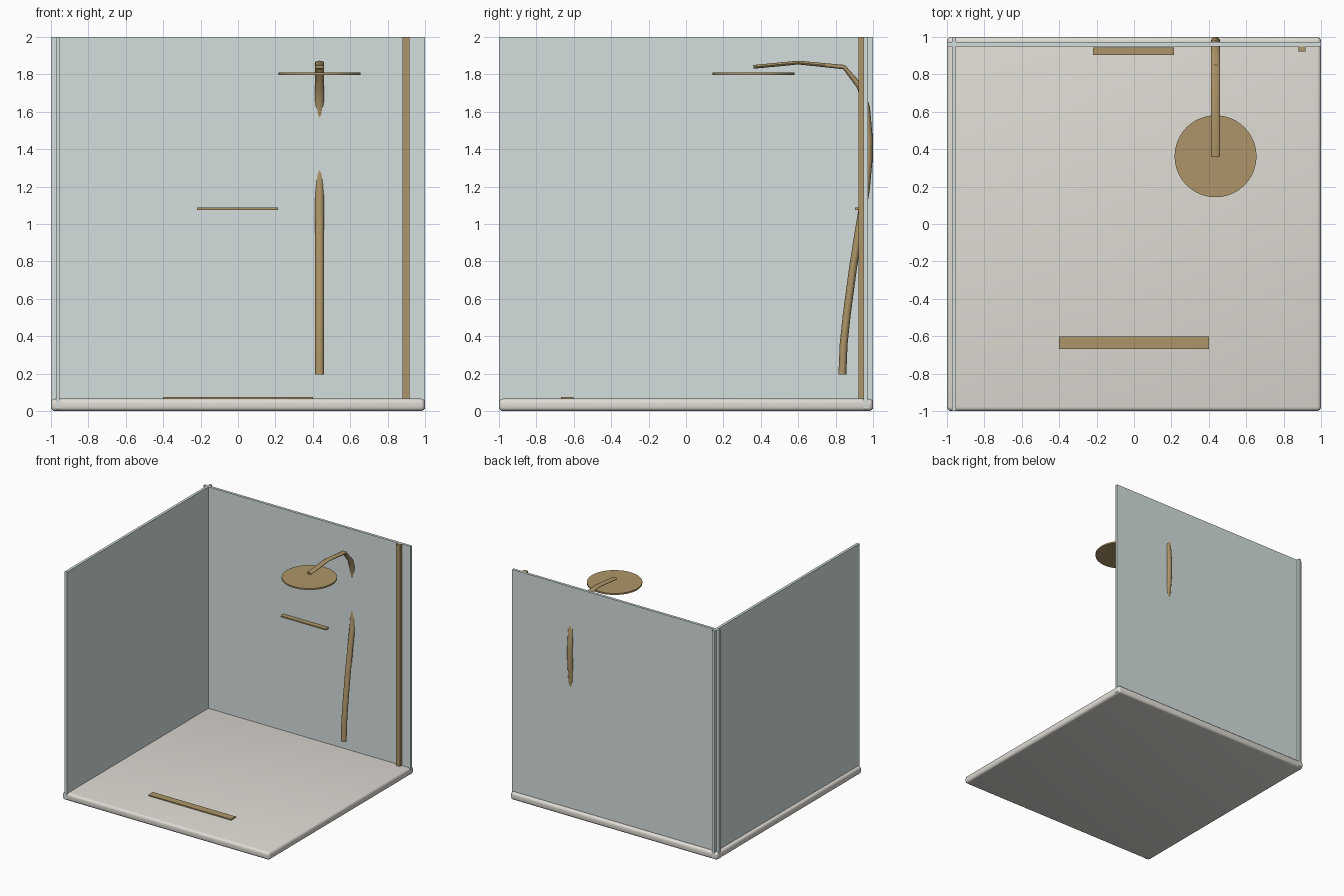
import bpy, bmesh
from math import cos, sin, tau, radians, hypot

if "Cube" in bpy.data.objects:
    bpy.data.objects.remove(bpy.data.objects["Cube"])


def material(name, color):
    m = bpy.data.materials.new(name)
    m.diffuse_color = color
    m.use_nodes = True
    m.node_tree.nodes["Principled BSDF"].inputs["Base Color"].default_value = m.diffuse_color
    return m


GLASS = material("pale_glass", (0.66, 0.74, 0.73, 1))
BRASS = material("brass", (0.42, 0.30, 0.14, 1))
STONE = material("stone", (0.74, 0.71, 0.66, 1))


def finish(name, bm, mat, smooth=False):
    bmesh.ops.recalc_face_normals(bm, faces=bm.faces)
    me = bpy.data.meshes.new(name)
    bm.to_mesh(me)
    bm.free()
    ob = bpy.data.objects.new(name, me)
    bpy.context.collection.objects.link(ob)
    me.materials.append(mat)
    if smooth:
        bpy.ops.object.select_all(action='DESELECT')
        ob.select_set(True)
        bpy.context.view_layer.objects.active = ob
        bpy.ops.object.shade_smooth_by_angle(angle=radians(40))
    return ob


def box(name, x, y, z, mat, bevel=0.0):
    bm = bmesh.new()
    bmesh.ops.create_cube(bm, size=1)
    for v in bm.verts:
        v.co = [(a + b) / 2 + c * (b - a) for (a, b), c in zip((x, y, z), v.co)]
    if bevel:
        bmesh.ops.bevel(bm, geom=bm.edges[:], offset=bevel, segments=4,
                        profile=0.5, affect='EDGES')
    return finish(name, bm, mat, bool(bevel))


# Floor tray with rounded edges and its drain strip
box("shower_tray", (-1, 1), (-1, 1), (0, 0.066), STONE, 0.022)
box("drain_strip", (-0.4, 0.4), (-0.667, -0.602), (0.055, 0.075), BRASS)

# Two glass walls crossing at the back left corner
box("back_glass", (-1, 1), (0.95, 0.973), (0.01, 2), GLASS)
box("side_glass", (-0.974, -0.951), (-1, 1), (0.01, 2), GLASS)

# Upright rail and small shelf on the back wall
box("upright_rail", (0.88, 0.918), (0.923, 0.95), (0.066, 2), BRASS)
box("shelf", (-0.22, 0.215), (0.903, 0.945), (1.076, 1.087), BRASS)

# Round rain head
bm = bmesh.new()
bmesh.ops.create_cone(bm, cap_ends=True, segments=48, radius1=0.219,
                      radius2=0.219, depth=0.013)
bmesh.ops.translate(bm, verts=bm.verts, vec=(0.436, 0.362, 1.803))
finish("shower_head", bm, BRASS, True)

# Curved arm and riser: an oval section swept in the y-z plane (y, z, half depth)
PATH = [(0.36, 1.84, 0.010), (0.60, 1.863, 0.010), (0.845, 1.839, 0.012),
        (0.93, 1.735, 0.017), (0.965, 1.62, 0.019), (0.979, 1.45, 0.020),
        (0.975, 1.33, 0.021), (0.961, 1.18, 0.021), (0.930, 1.0, 0.021),
        (0.895, 0.78, 0.021), (0.860, 0.52, 0.021), (0.843, 0.36, 0.021),
        (0.836, 0.195, 0.021)]
SIDES = 16
bm = bmesh.new()
rings = []
for i, (y, z, depth) in enumerate(PATH):
    a, b = PATH[max(i - 1, 0)], PATH[min(i + 1, len(PATH) - 1)]
    dy, dz = b[0] - a[0], b[1] - a[1]
    length = hypot(dy, dz)
    ny, nz = -dz / length, dy / length
    rings.append([bm.verts.new((0.436 + 0.024 * cos(tau * k / SIDES),
                                y + ny * depth * sin(tau * k / SIDES),
                                z + nz * depth * sin(tau * k / SIDES)))
                  for k in range(SIDES)])
for r, s in zip(rings, rings[1:]):
    for k in range(SIDES):
        n = (k + 1) % SIDES
        bm.faces.new((r[k], r[n], s[n], s[k]))
bm.faces.new(rings[0])
bm.faces.new(rings[-1])
finish("shower_arm", bm, BRASS, True)
